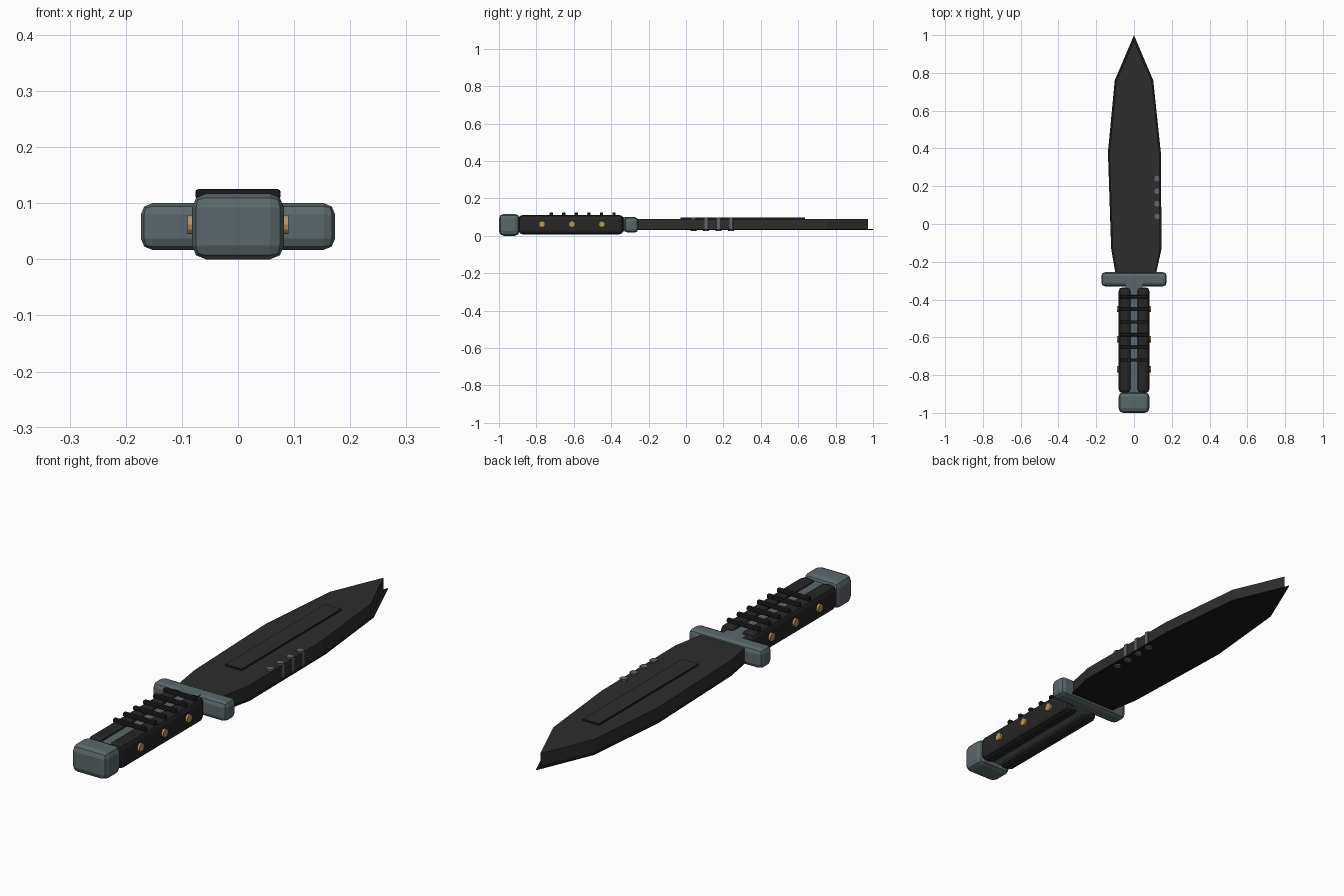
import bpy, bmesh, math
from mathutils import Matrix

if "Cube" in bpy.data.objects:
    bpy.data.objects.remove(bpy.data.objects["Cube"])


def material(name, rgb):
    m = bpy.data.materials.new(name)
    m.diffuse_color = (*rgb, 1)
    m.use_nodes = True
    m.node_tree.nodes["Principled BSDF"].inputs["Base Color"].default_value = m.diffuse_color
    return m


STEEL = material("blade_charcoal", (0.026, 0.026, 0.026))
EDGE = material("edge_black", (0.010, 0.010, 0.011))
GREY = material("fitting_grey", (0.105, 0.136, 0.145))
GRIP = material("grip_black", (0.019, 0.019, 0.019))
BRASS = material("rivet_brass", (0.50, 0.31, 0.10))


def finish(bm, name, mat):
    bmesh.ops.recalc_face_normals(bm, faces=bm.faces)
    me = bpy.data.meshes.new(name)
    bm.to_mesh(me)
    bm.free()
    ob = bpy.data.objects.new(name, me)
    me.materials.append(mat)
    bpy.context.collection.objects.link(ob)
    return ob


def box(name, mat, x, y, z, bevel=0.0, segments=2):
    """Box between the given (min, max) ranges, with rounded edges."""
    bm = bmesh.new()
    size = [r[1] - r[0] for r in (x, y, z)]
    mid = [(r[0] + r[1]) / 2 for r in (x, y, z)]
    bmesh.ops.create_cube(bm, size=1, matrix=Matrix.Translation(mid) @ Matrix.Diagonal((*size, 1)))
    if bevel:
        bmesh.ops.bevel(bm, geom=bm.edges[:], offset=bevel, segments=segments,
                        profile=0.5, affect='EDGES')
    return finish(bm, name, mat)


def rod(name, mat, centre, radius, length, axis, sides):
    """Cylinder along X or Z."""
    bm = bmesh.new()
    rot = Matrix.Rotation(math.pi / 2, 4, 'Y') if axis == 'X' else Matrix()
    bmesh.ops.create_cone(bm, cap_ends=True, segments=sides, radius1=radius, radius2=radius,
                          depth=length, matrix=Matrix.Translation(centre) @ rot)
    return finish(bm, name, mat)


def prism(name, mat, outline, z0, z1):
    bm = bmesh.new()
    face = bm.faces.new([bm.verts.new((px, py, z0)) for px, py in outline])
    ext = bmesh.ops.extrude_face_region(bm, geom=[face])
    for v in ext["geom"]:
        if isinstance(v, bmesh.types.BMVert):
            v.co.z = z1
    return finish(bm, name, mat)


# Blade body, and the thin cutting edge that sticks out along its underside
prism("blade", STEEL, [(-0.09, -0.28), (0.108, -0.28), (0.138, -0.13), (0.134, 0.37),
                       (0.095, 0.75), (0, 0.972), (-0.095, 0.75), (-0.130, 0.37),
                       (-0.113, -0.13)], 0.034, 0.09)
prism("cutting_edge", EDGE, [(-0.095, -0.28), (0.113, -0.28), (0.146, -0.13), (0.142, 0.38),
                             (0.102, 0.76), (0, 1.0), (-0.102, 0.76), (-0.138, 0.38),
                             (-0.121, -0.13)], 0.030, 0.035)

# Raised panel on the blade, dark on its sides
panel = box("fuller_panel", STEEL, (-0.038, 0.038), (-0.03, 0.635), (0.085, 0.097))
panel.data.materials.append(EDGE)
for f in panel.data.polygons:
    f.material_index = 0 if f.normal.z > 0.5 else 1

# Serration studs through the blade
for i in range(4):
    rod(f"serration_{i}", GREY, (0.122, 0.04 + 0.067 * i, 0.061), 0.0165, 0.073, 'Z', 6)

# Guard, tang and pommel
box("guard", GREY, (-0.173, 0.173), (-0.33, -0.255), (0.017, 0.10), 0.02)
box("tang", GREY, (-0.045, 0.045), (-0.91, -0.30), (0.022, 0.10))
box("pommel", GREY, (-0.082, 0.082), (-1.0, -0.89), (0.0, 0.117), 0.025)

# Grip scales with rivets on both sides
for s, side in ((-1, "left"), (1, "right")):
    box(f"grip_scale_{side}", GRIP, sorted((s * 0.016, s * 0.081)), (-0.895, -0.335),
        (0.008, 0.111), 0.02)
    for i in range(3):
        rod(f"rivet_{side}_{i}", BRASS, (s * 0.079, -0.77 + 0.16 * i, 0.062),
            0.017, 0.022, 'X', 12)

# Ribs across the top of the grip
for i in range(6):
    y = -0.72 + 0.067 * i
    box(f"grip_rib_{i}", EDGE, (-0.076, 0.076), (y - 0.009, y + 0.009), (0.108, 0.125), 0.005)
